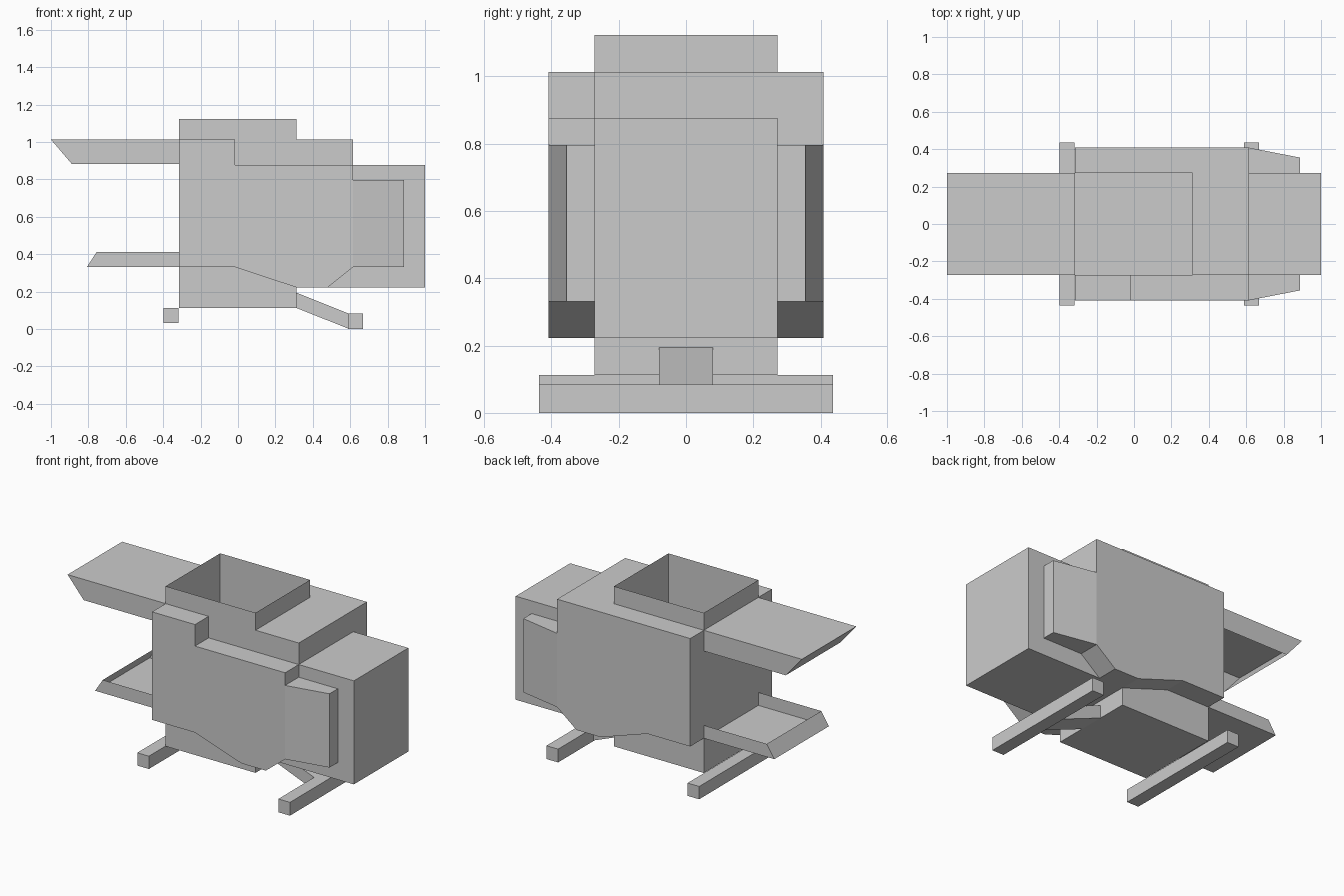
import bpy
import bmesh
from mathutils import Vector

if "Cube" in bpy.data.objects:
    bpy.data.objects.remove(bpy.data.objects["Cube"])


def prism(name, profile, lo, hi, axis="y", open_dir=None):
    """Extrude a profile (xz along y, or xy along z); optionally drop faces pointing along open_dir."""
    bm = bmesh.new()
    place = (lambda a, b, t: (a, t, b)) if axis == "y" else (lambda a, b, t: (a, b, t))
    face = bm.faces.new([bm.verts.new(place(a, b, lo)) for a, b in profile])
    grown = bmesh.ops.extrude_face_region(bm, geom=[face], use_keep_orig=True)
    verts = [g for g in grown["geom"] if isinstance(g, bmesh.types.BMVert)]
    bmesh.ops.translate(bm, verts=verts, vec=place(0, 0, hi - lo))
    bmesh.ops.recalc_face_normals(bm, faces=bm.faces)
    if open_dir:
        gone = [f for f in bm.faces if f.normal.dot(Vector(open_dir)) > 0.99]
        bmesh.ops.delete(bm, geom=gone, context="FACES")
    mesh = bpy.data.meshes.new(name)
    bm.to_mesh(mesh)
    bm.free()
    obj = bpy.data.objects.new(name, mesh)
    bpy.context.collection.objects.link(obj)
    return obj


def rect(x0, x1, z0, z1):
    return [(x0, z0), (x1, z0), (x1, z1), (x0, z1)]


W = 0.272      # half width of the central body
S = 0.408      # half width over the side panels
X0, X1, X2 = -0.315, 0.313, 0.615
UP, DOWN = (0, 0, 1), (0, 0, -1)

# Open-topped hopper running down through the body
prism("hopper", rect(X0, X1, 0.112, 1.123), -W, W, open_dir=UP)

# Housing behind the hopper with the lower rear box
prism("rear_housing", [(X1, 0.223), (1.0, 0.223), (1.0, 0.877), (X2, 0.877),
                       (X2, 1.013), (X1, 1.013)], -W, W)

# Side panels: the front one is cut down along most of its top
lower = [(X0, 0.331), (-0.015, 0.331), (0.31, 0.223), (0.48, 0.223), (X2, 0.331)]
prism("front_side_panel", lower + [(X2, 0.877), (-0.015, 0.877),
                                   (-0.015, 1.013), (X0, 1.013)], -S, -W)
prism("back_side_panel", lower + [(X2, 1.013), (X0, 1.013)], W, S)

# Tapered vents following the side panels
for side, label in ((-1, "front"), (1, "back")):
    prism(label + "_vent", [(X2, side * W), (0.888, side * W),
                            (0.888, side * 0.355), (X2, side * S)],
          0.331, 0.797, axis="z")

# Upper hood (open below) and lower tray (open above)
prism("upper_hood", [(-1.0, 1.013), (-0.888, 0.882), (X0, 0.882), (X0, 1.013)],
      -W, W, open_dir=DOWN)
prism("lower_tray", [(-0.808, 0.331), (X0, 0.331), (X0, 0.413), (-0.755, 0.413)],
      -W, W, open_dir=UP)

# Foot bars and the sloping strut
prism("left_foot_bar", rect(-0.398, -0.317, 0.031, 0.112), -0.437, 0.437)
prism("right_foot_bar", rect(0.588, 0.669, 0.0, 0.084), -0.437, 0.437)
prism("foot_strut", [(X1, 0.112), (0.588, 0.003), (0.588, 0.084), (X1, 0.194)], -0.081, 0.081)
